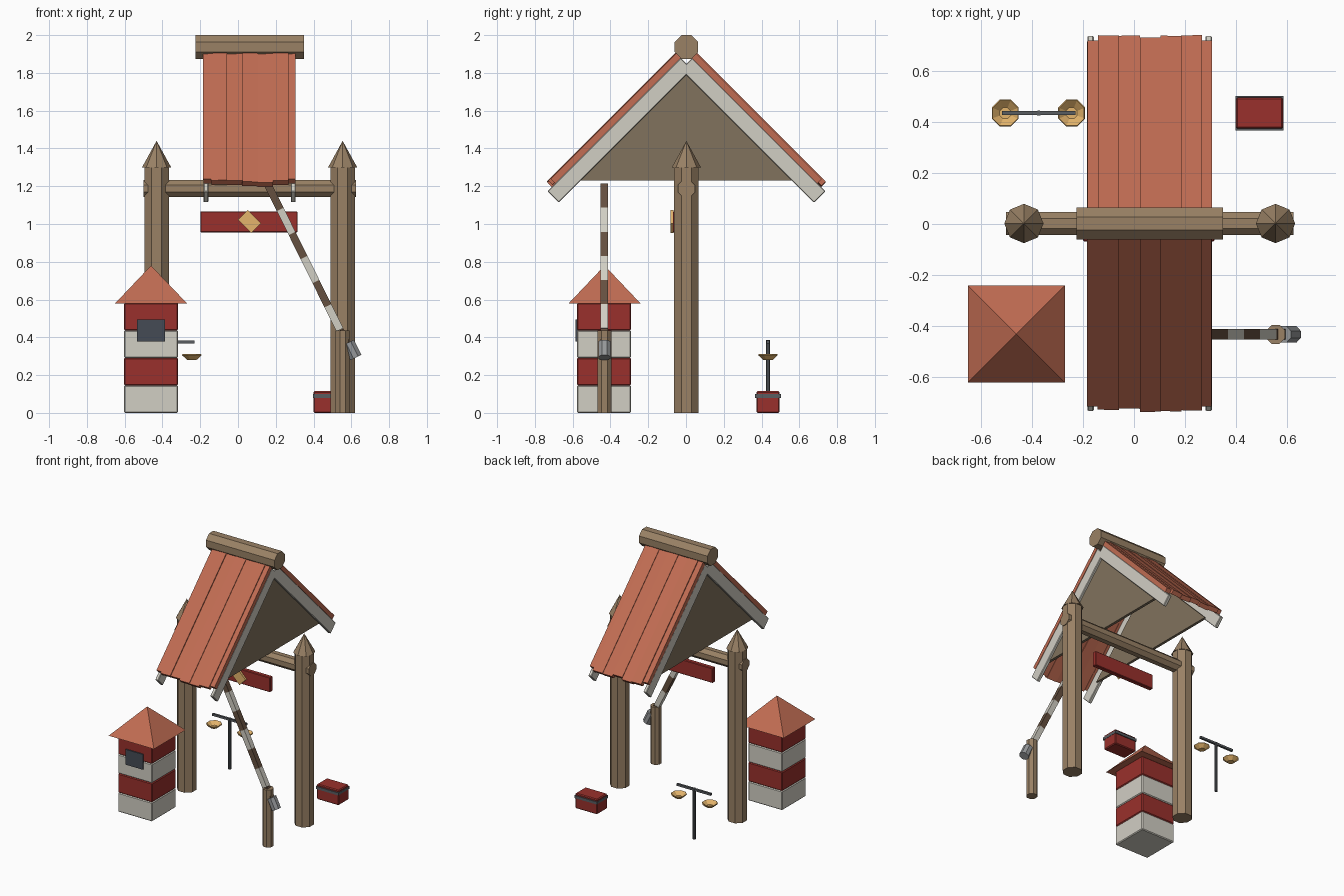
import bpy, bmesh, math, random
from mathutils import Vector, Matrix

if "Cube" in bpy.data.objects:
    bpy.data.objects.remove(bpy.data.objects["Cube"])

random.seed(4)


def mat(name, r, g, b):
    m = bpy.data.materials.new(name)
    m.diffuse_color = (r, g, b, 1)
    m.use_nodes = True
    m.node_tree.nodes["Principled BSDF"].inputs["Base Color"].default_value = m.diffuse_color
    return m


WOOD = mat("wood", 0.32, 0.22, 0.13)
DARK_WOOD = mat("dark_wood", 0.13, 0.08, 0.05)
GABLE = mat("gable_wood", 0.22, 0.17, 0.11)
TILE = mat("terracotta", 0.53, 0.15, 0.085)
RED = mat("red_paint", 0.32, 0.03, 0.025)
WHITE = mat("white_paint", 0.64, 0.62, 0.55)
IRON = mat("iron", 0.10, 0.11, 0.12)
STEEL = mat("steel", 0.30, 0.31, 0.32)
BRASS = mat("brass", 0.78, 0.46, 0.15)
SLATE = mat("slate", 0.06, 0.07, 0.09)


def finish(name, m, bevel=0):
    o = bpy.context.object
    o.name = name
    o.data.materials.append(m)
    if bevel:
        b = o.modifiers.new("bevel", "BEVEL")
        b.width, b.segments = bevel, 1
    return o


def box(name, m, loc, size, rot=(0, 0, 0), bevel=0, roll=0):
    bpy.ops.mesh.primitive_cube_add(size=1, location=loc, rotation=rot)
    d = bpy.context.object.data
    d.transform(Matrix.Rotation(roll, 4, 'Y') @ Matrix.Diagonal((*size, 1)))
    return finish(name, m, bevel)


def rod(name, m, p, q, r, r2=None, sides=8, twist=None):
    """Faceted cylinder or cone from p to q."""
    p, q = Vector(p), Vector(q)
    r2 = r if r2 is None else r2
    bpy.ops.mesh.primitive_cone_add(vertices=sides, radius1=r, radius2=r2,
                                    depth=(q - p).length, location=(p + q) / 2)
    o = bpy.context.object
    o.data.transform(Matrix.Rotation(math.pi / sides if twist is None else twist, 4, 'Z'))
    o.rotation_euler = (q - p).to_track_quat('Z', 'Y').to_euler()
    return finish(name, m)


# Gate posts, crossbeam and ridge log
for side, x in (("left", -0.435), ("right", 0.55)):
    rod(side + "_gate_post", WOOD, (x, 0, 0), (x, 0, 1.3), 0.07)
    rod(side + "_post_point", WOOD, (x, 0, 1.3), (x, 0, 1.44), 0.077, 0, twist=0)
rod("crossbeam", WOOD, (-0.505, 0, 1.187), (0.62, 0, 1.187), 0.049)
rod("ridge_log", WOOD, (-0.23, 0, 1.937), (0.345, 0, 1.937), 0.068)

# Slightly uneven roof planks, and bargeboards, on both slopes
EDGES = [-0.187, -0.145, -0.063, 0.019, 0.10, 0.181, 0.262, 0.30]
for s, side in ((-1, "front"), (1, "back")):
    tilt = (-s * math.pi / 4, 0, 0)
    for i, (a, b) in enumerate(zip(EDGES, EDGES[1:])):
        y0, y1 = 0.025, 0.721 + random.uniform(-0.009, 0.006)
        if i in (0, 6):
            y1 = 0.705
        c = 1.934 + (0.004 if i % 2 else -0.003)
        y = (y0 + y1) / 2
        box(f"{side}_roof_plank_{i + 1}", TILE, ((a + b) / 2, s * y, c - y),
            (b - a + 0.001, (y1 - y0) * math.sqrt(2), 0.033), tilt,
            roll=random.uniform(-0.05, 0.05))
    for x, end in ((-0.174, "left"), (0.288, "right")):
        box(f"{side}_{end}_bargeboard", WHITE, (x, s * 0.353, 1.849 - 0.353),
            (0.025, 0.706 * math.sqrt(2), 0.085), tilt, 0.004)

# Triangular gable panels
for x, end in ((-0.17, "left"), (0.264, "right")):
    tri = [(-0.58, 1.23), (0.58, 1.23), (0, 1.81)]
    v = [(x + dx, y, z) for dx in (0, 0.02) for y, z in tri]
    f = [(0, 2, 1), (3, 4, 5), (0, 1, 4, 3), (1, 2, 5, 4), (2, 0, 3, 5)]
    me = bpy.data.meshes.new("gable")
    me.from_pydata(v, [], f)
    me.materials.append(GABLE)
    bpy.context.collection.objects.link(bpy.data.objects.new(end + "_gable_panel", me))

# Hanging sign board with brass plate
box("sign_board", RED, (0.054, -0.053, 1.011), (0.515, 0.034, 0.112), bevel=0.004)
box("sign_plate", BRASS, (0.056, -0.077, 1.013), (0.10, 0.016, 0.073), (0, math.radians(45), 0))

# Striped square barrier arm with its post and counterweight
YB = -0.434
top, low = Vector((0.156, YB, 1.205)), Vector((0.535, YB, 0.44))
lean = (0, math.atan2(top.x - low.x, top.z - low.z), 0)
rod("barrier_post", WOOD, (0.55, YB, 0), (0.55, YB, 0.435), 0.04)
for i in range(6):
    box(f"barrier_stripe_{i + 1}", WHITE if i % 2 else DARK_WOOD,
        top.lerp(low, (i + 0.5) / 6), (0.04, 0.04, (top - low).length / 6), lean)
box("barrier_heel", DARK_WOOD, top.lerp(low, 1.05), (0.04, 0.04, 0.08), lean)
rod("counterweight", STEEL, (0.581, YB, 0.373), (0.62, YB, 0.293), 0.035)

# Banded guard booth with pyramid roof and window
XC, YC = -0.4645, -0.436
for i in range(4):
    box(f"booth_band_{i + 1}", RED if i % 2 else WHITE, (XC, YC, 0.0727 + i * 0.1455),
        (0.287, 0.287, 0.1455), bevel=0.006)
rod("booth_roof", TILE, (XC, -0.433, 0.58), (XC, -0.433, 0.78), 0.19 * math.sqrt(2), 0, 4)
box("booth_window", SLATE, (XC, -0.58, 0.437), (0.148, 0.016, 0.116))

# Balance scales with open bowl pans
XS, YS = -0.377, 0.432
rod("scale_stand", IRON, (XS, YS, 0), (XS, YS, 0.385), 0.011)
box("scale_arm", IRON, (XS, YS, 0.376), (0.287, 0.016, 0.016))
for side, x in (("left", -0.508), ("right", -0.248)):
    o = rod(side + "_scale_pan", BRASS, (x, YS, 0.28), (x, YS, 0.306), 0.026, 0.057)
    bm = bmesh.new()
    bm.from_mesh(o.data)
    lid = max(bm.faces, key=lambda f: f.calc_center_median().z)
    bmesh.ops.delete(bm, geom=[lid], context='FACES_ONLY')
    bm.to_mesh(o.data)
    bm.free()
    o.modifiers.new("thickness", "SOLIDIFY").thickness = 0.006

# Strongbox with iron band front and back
box("strongbox", RED, (0.487, 0.432, 0.0575), (0.184, 0.122, 0.115), bevel=0.006)
box("strongbox_band", IRON, (0.487, 0.432, 0.09), (0.188, 0.136, 0.02))

# Centre the whole model
for o in bpy.context.collection.objects:
    o.location += Vector((0.004, 0.002, 0))
